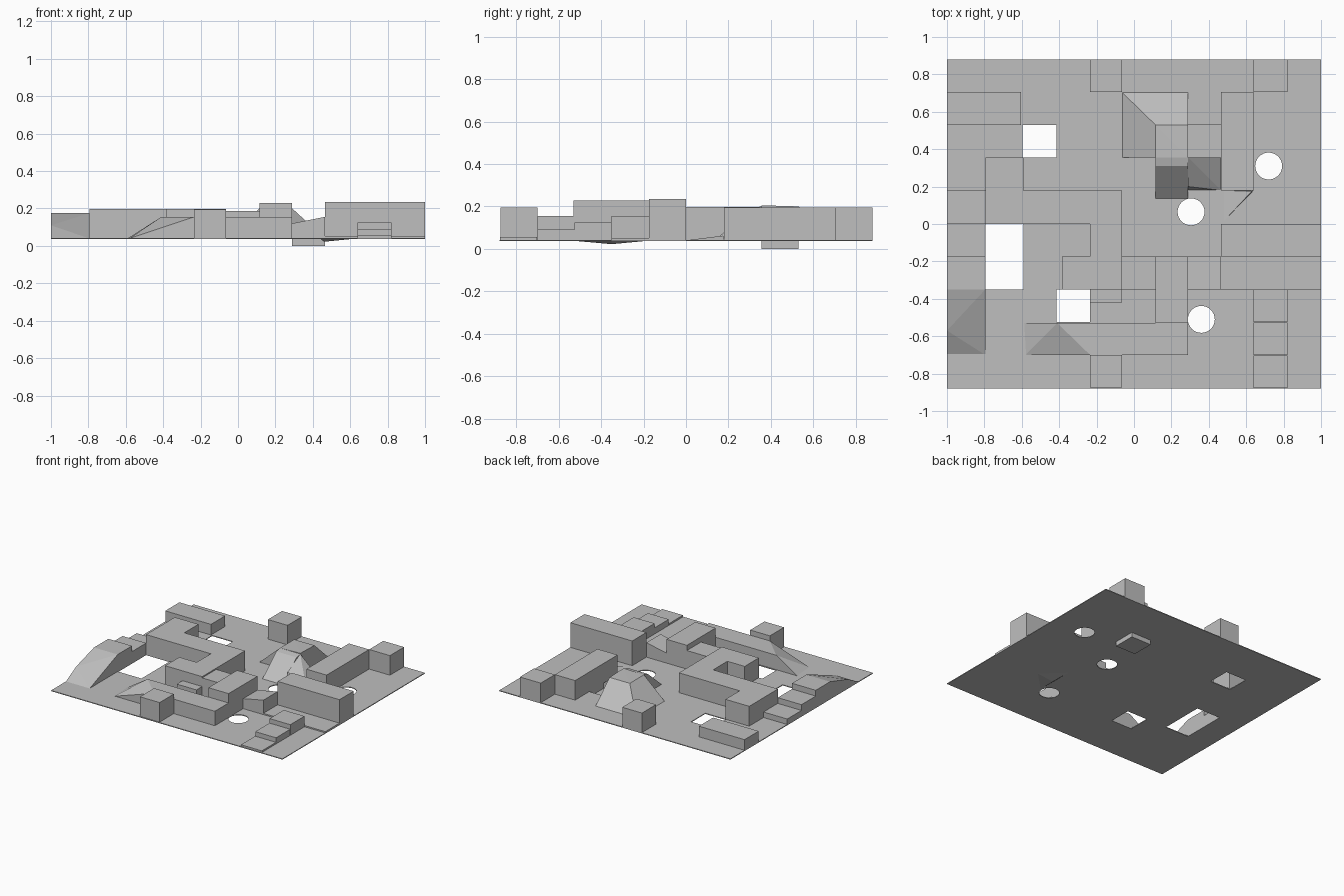
import bpy, bmesh

cube = bpy.data.objects.get("Cube")
if cube:
    bpy.data.objects.remove(cube, do_unlink=True)

grey = bpy.data.materials.new("plain_grey")
grey.use_nodes = True
COLOUR = (0.52, 0.52, 0.52, 1)
grey.diffuse_color = COLOUR
grey.node_tree.nodes["Principled BSDF"].inputs["Base Color"].default_value = COLOUR

GROUND = 0.042


def finish(name, bm):
    bmesh.ops.recalc_face_normals(bm, faces=bm.faces)
    mesh = bpy.data.meshes.new(name)
    bm.to_mesh(mesh)
    bm.free()
    mesh.materials.append(grey)
    obj = bpy.data.objects.new(name, mesh)
    bpy.context.collection.objects.link(obj)
    return obj


def hull(name, points):
    bm = bmesh.new()
    for p in points:
        bm.verts.new(p)
    out = bmesh.ops.convex_hull(bm, input=bm.verts)
    loose = [v for v in bm.verts if not v.link_faces]
    bmesh.ops.delete(bm, geom=loose, context="VERTS")
    bmesh.ops.dissolve_limit(bm, angle_limit=0.001, verts=bm.verts, edges=bm.edges)
    return finish(name, bm)


def block(name, x0, x1, y0, y1, top, base=GROUND - 0.003):
    return hull(name, [(x, y, z) for x in (x0, x1) for y in (y0, y1) for z in (base, top)])


def cylinder(name, x, y, radius):
    bm = bmesh.new()
    bmesh.ops.create_cone(bm, cap_ends=True, segments=32, radius1=radius, radius2=radius, depth=0.2)
    bmesh.ops.translate(bm, verts=bm.verts, vec=(x, y, GROUND))
    return finish(name, bm)


# Thin ground sheet with square and round openings
plate = block("ground_plate", -1, 1, -0.88, 0.88, GROUND, 0.036)
cutters = [block("hole_cutter", *r, 0.1, -0.1) for r in (
    (-0.795, -0.59, -0.35, 0),
    (-0.595, -0.415, 0.355, 0.53),
    (-0.415, -0.235, -0.525, -0.35),
    (0.29, 0.465, 0.355, 0.53),
)]
cutters += [cylinder("round_cutter", x, y, 0.072) for x, y in
            ((0.305, 0.065), (0.36, -0.51), (0.72, 0.31))]
bpy.context.view_layer.objects.active = plate
for c in cutters:
    c.hide_render = True
    mod = plate.modifiers.new("opening", "BOOLEAN")
    mod.operation = "DIFFERENCE"
    mod.solver = "EXACT"
    mod.object = c
    bpy.ops.object.modifier_apply(modifier=mod.name)
for c in cutters:
    bpy.data.objects.remove(c, do_unlink=True)

# Sunken square pit, open at the top
pit = block("sunken_pit", 0.29, 0.465, 0.355, 0.53, GROUND, 0)
bm = bmesh.new()
bm.from_mesh(pit.data)
lid = [f for f in bm.faces if f.normal.z > 0.9]
bmesh.ops.delete(bm, geom=lid, context="FACES")
bm.to_mesh(pit.data)
bm.free()

# Free-standing cubes and bars
for name, x0, x1, y0, y1, top in (
    ("front_cube", -0.235, -0.065, -0.875, -0.7, 0.195),
    ("back_cube", -0.235, -0.065, 0.705, 0.88, 0.195),
    ("corner_cube", 0.64, 0.82, 0.705, 0.88, 0.195),
    ("low_back_bar", -1, -0.605, 0.53, 0.705, 0.125),
    ("long_bar", 0.465, 0.64, 0.18, 0.705, 0.195),
    ("tall_wall", 0.465, 1, -0.175, 0, 0.235),
    ("front_bar", -0.235, 0.29, -0.7, -0.53, 0.155),
    # Joined maze walls
    ("maze_row", -0.795, -0.065, 0, 0.18, 0.197),
    ("maze_end", -0.795, -0.59, 0.18, 0.355, 0.197),
    ("maze_column", -0.235, -0.065, -0.35, 0, 0.197),
    ("maze_spur", -0.385, -0.235, -0.35, -0.175, 0.197),
    ("maze_foot", -0.235, -0.065, -0.42, -0.35, 0.12),
    ("maze_link", -0.065, 0.115, -0.35, -0.175, 0.187),
    ("maze_tower", 0.115, 0.29, -0.53, -0.175, 0.228),
    # Low path beside the tall wall
    ("low_path", 0.465, 1, -0.35, -0.175, 0.052),
):
    block(name, x0, x1, y0, y1, top)

# Stairs on the left edge and in the front corner
for i, top in enumerate((0.175, 0.13, 0.085)):
    y = -0.35 + 0.176 * i
    block("edge_step", -1, -0.795, y, y + 0.176, top)
for i, top in enumerate((0.125, 0.09, 0.055)):
    y = -0.35 - 0.176 * i
    block("corner_step", 0.64, 0.82, y - 0.175, y, top)

# Folded ramp leading up to the edge stairs
G = GROUND - 0.002
hull("edge_ramp", [(-1, -0.7, G), (-0.795, -0.7, G), (-1, -0.57, 0.11),
                   (-1, -0.35, G), (-0.795, -0.35, G),
                   (-1, -0.35, 0.175), (-0.795, -0.35, 0.175)])

# Slanted ramp leading onto the front bar
hull("bar_ramp", [(-0.58, -0.7, G), (-0.59, -0.53, G), (-0.235, -0.7, G), (-0.235, -0.53, G),
                  (-0.41, -0.53, 0.155), (-0.235, -0.7, 0.155), (-0.235, -0.53, 0.155)])

# Small hill made of ramps meeting at a flat crest
hull("hill_back", [(-0.065, 0.705, G), (0.29, 0.705, G), (-0.065, 0.355, G), (0.29, 0.355, G),
                   (0.115, 0.53, 0.2), (0.29, 0.53, 0.2),
                   (0.115, 0.355, 0.2), (0.29, 0.355, 0.205)])
hull("hill_front", [(x, y, z) for x in (0.115, 0.29)
                    for y, z in ((0.135, G), (0.355, G), (0.31, 0.19), (0.355, 0.2))])
hull("hill_side", [(0.29, 0.18, G), (0.465, 0.18, G), (0.29, 0.355, G), (0.465, 0.355, G),
                   (0.29, 0.355, 0.2), (0.29, 0.2, 0.12)])

# Tilted bridge between the tower and the wall
hull("tilted_bridge", [(x, y, z) for y in (-0.35, -0.175)
                       for x, z in ((0.29, G), (0.465, G), (0.29, 0.12), (0.465, 0.155))])

# Shallow wedge on the ground and bulge under the sheet
hull("ground_wedge", [(0.465, 0, G), (0.465, 0.18, G), (0.64, 0.18, G), (0.63, 0.175, 0.062)])
hull("under_bulge", [(0.44, -0.53, 0.038), (0.62, -0.35, 0.038), (0.44, -0.18, 0.038),
                     (0.46, -0.35, 0.022)])
